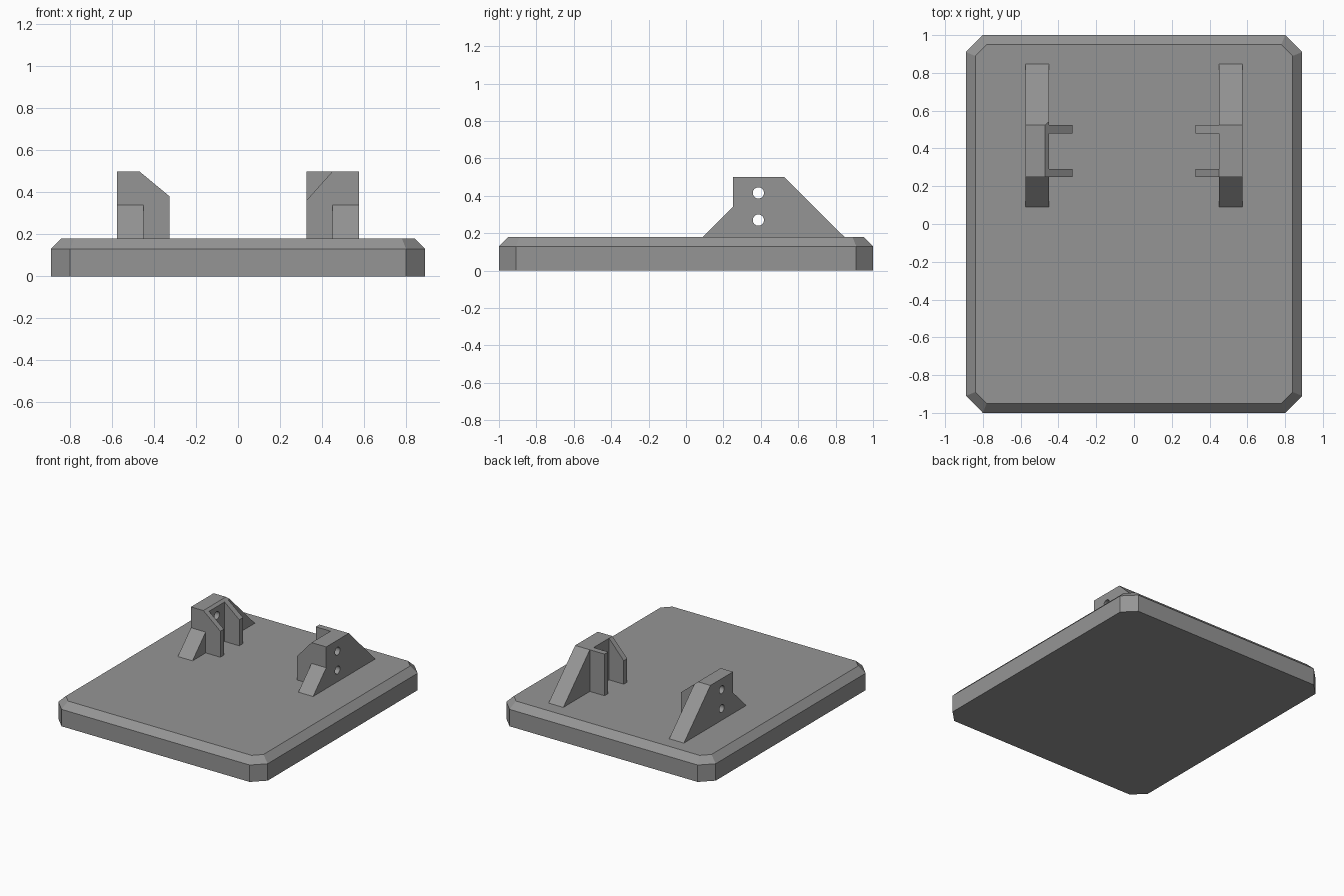
import bpy, bmesh, math
from mathutils import Matrix

if "Cube" in bpy.data.objects:
    bpy.data.objects.remove(bpy.data.objects["Cube"])

grey = bpy.data.materials.new("plain grey")
grey.diffuse_color = (0.3, 0.3, 0.3, 1)
grey.use_nodes = True
grey.node_tree.nodes["Principled BSDF"].inputs["Base Color"].default_value = grey.diffuse_color


def make_object(name, bm):
    bmesh.ops.recalc_face_normals(bm, faces=bm.faces)
    mesh = bpy.data.meshes.new(name)
    bm.to_mesh(mesh)
    bm.free()
    mesh.materials.append(grey)
    ob = bpy.data.objects.new(name, mesh)
    bpy.context.collection.objects.link(ob)
    return ob


def prism(name, lower, upper):
    """Solid between two matching outlines."""
    bm = bmesh.new()
    a = [bm.verts.new(p) for p in lower]
    b = [bm.verts.new(p) for p in upper]
    bm.faces.new(a)
    bm.faces.new(b)
    for i in range(len(a)):
        j = (i + 1) % len(a)
        bm.faces.new((a[i], a[j], b[j], b[i]))
    return make_object(name, bm)


def along_x(name, yz, x0, x1):
    return prism(name, [(x0, y, z) for y, z in yz], [(x1, y, z) for y, z in yz])


def along_y(name, xz, y0, y1):
    return prism(name, [(x, y0, z) for x, z in xz], [(x, y1, z) for x, z in xz])


def combine(target, tool, operation):
    """Boolean the tool into the target, then discard the tool."""
    mod = target.modifiers.new("combine", "BOOLEAN")
    mod.operation, mod.object, mod.solver = operation, tool, "EXACT"
    bpy.context.view_layer.objects.active = target
    bpy.ops.object.modifier_apply(modifier=mod.name)
    bpy.data.objects.remove(tool)


# Base plate: clipped-corner outline with a bevelled top rim
def outline(x, y, cx, cy, z):
    return [(x, -cy, z), (x, cy, z), (cx, y, z), (-cx, y, z),
            (-x, cy, z), (-x, -cy, z), (-cx, -y, z), (cx, -y, z)]


bm = bmesh.new()
rings = [[bm.verts.new(p) for p in outline(*r)] for r in (
    (0.89, 1.0, 0.80, 0.91, 0.0),
    (0.89, 1.0, 0.80, 0.91, 0.13),
    (0.84, 0.95, 0.78, 0.89, 0.18))]
bm.faces.new(rings[0])
bm.faces.new(rings[-1])
for lo, hi in zip(rings, rings[1:]):
    for i in range(8):
        j = (i + 1) % 8
        bm.faces.new((lo[i], lo[j], hi[j], hi[i]))
make_object("base_plate", bm)

# Brackets: side wall with front and rear ramps, plus two inward flanges
BASE, TOP = 0.18, 0.5
WALL = [(0.09, BASE), (0.25, 0.34), (0.25, TOP), (0.525, TOP), (0.847, BASE)]
FLANGES = [("front", 0.25, 0.292), ("rear", 0.48, 0.525)]

for side, s in (("left", -1), ("right", 1)):
    bracket = along_x(side + "_bracket", WALL, s * 0.575, s * 0.45)
    for place, y0, y1 in FLANGES:
        xz = [(s * 0.5, BASE), (s * 0.325, BASE), (s * 0.325, TOP), (s * 0.5, TOP)]
        if side == "right" and place == "front":
            xz[2:3] = [(0.325, 0.36), (0.45, TOP)]
        combine(bracket, along_y("flange", xz, y0, y1), "UNION")
    # Left bracket has its whole inner top edge cut to a slope
    if side == "left":
        slope = (0.5 - 0.38) / (0.47 - 0.325)
        xz = [(-0.49, TOP + 0.02 * slope), (-0.305, 0.38 - 0.02 * slope), (-0.305, 0.6), (-0.49, 0.6)]
        combine(bracket, along_y("slope_cutter", xz, 0.2, 0.7), "DIFFERENCE")
    # Two screw holes through the wall
    for z in (0.27, 0.415):
        bm = bmesh.new()
        bmesh.ops.create_cone(
            bm, cap_ends=True, segments=32, radius1=0.03, radius2=0.03, depth=0.2,
            matrix=Matrix.Translation((s * 0.51, 0.387, z)) @ Matrix.Rotation(math.pi / 2, 4, "Y"))
        combine(bracket, make_object("hole_cutter", bm), "DIFFERENCE")
    # Smooth the hole walls only
    for ob in bpy.context.selected_objects:
        ob.select_set(False)
    bracket.select_set(True)
    bpy.context.view_layer.objects.active = bracket
    bpy.ops.object.shade_smooth_by_angle(angle=math.radians(30))
